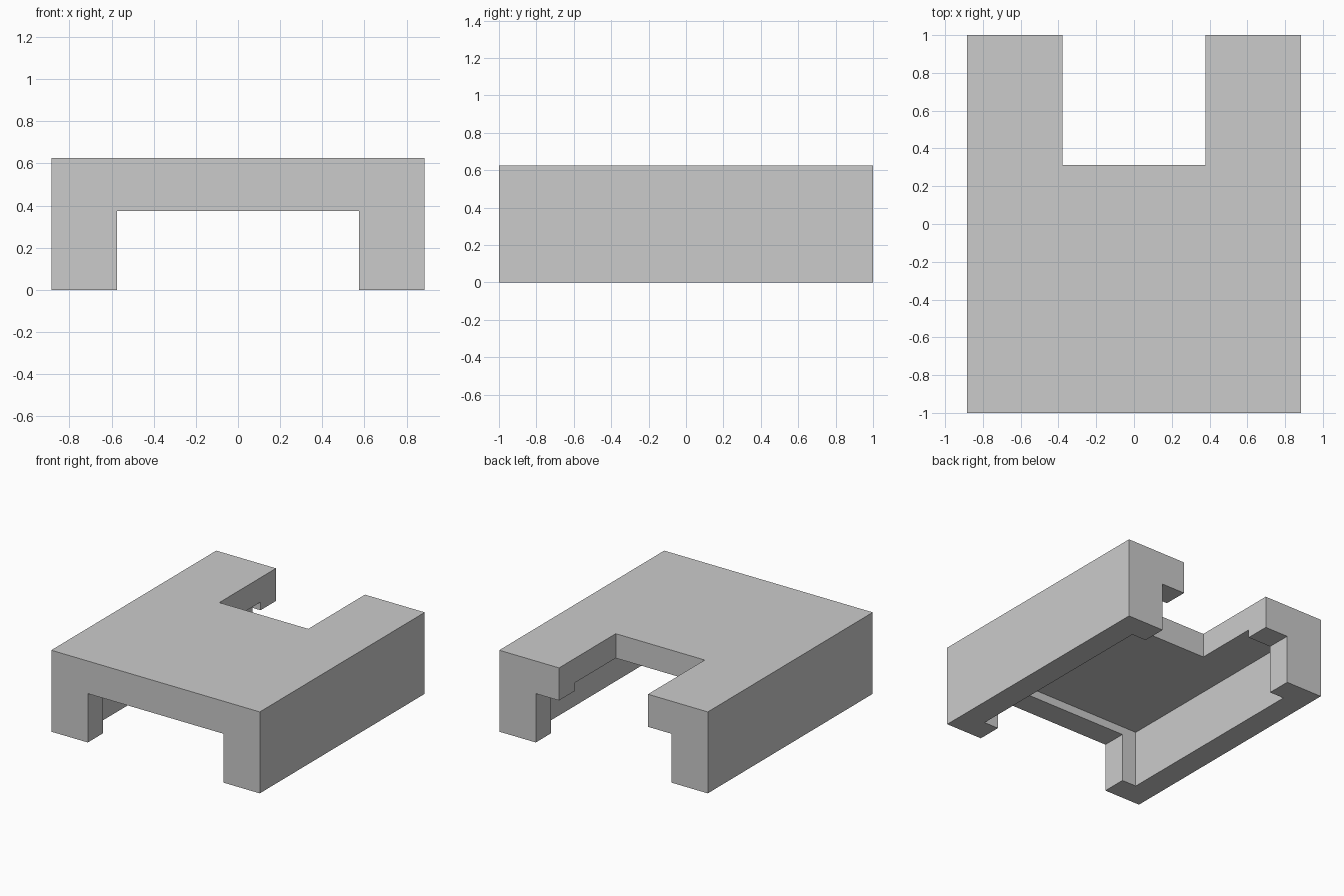
import bpy
from mathutils import Vector

default = bpy.data.objects.get("Cube")
if default:
    bpy.data.objects.remove(default, do_unlink=True)

HALF_X, HALF_Y, TOP = 0.885, 1.0, 0.625
WALL = 0.1875       # thickness of side walls, end lips and deck
OPEN_X = 0.575      # half width of the tunnel through the end lips
NOTCH_X = 0.3775    # half width of the notch in the rear of the deck
OVER = 0.2          # how far cutters reach past the body

grey = bpy.data.materials.new("light grey")
grey.use_nodes = True
colour = (0.6, 0.6, 0.6, 1.0)
grey.diffuse_color = colour
grey.node_tree.nodes["Principled BSDF"].inputs["Base Color"].default_value = colour


def box(name, low, high):
    low, high = Vector(low), Vector(high)
    bpy.ops.mesh.primitive_cube_add(size=1, location=(low + high) / 2)
    obj = bpy.context.object
    obj.name = name
    obj.scale = high - low
    bpy.ops.object.transform_apply(location=True, rotation=False, scale=True)
    obj.data.materials.append(grey)
    return obj


def cut(body, name, low, high):
    cutter = box(name, low, high)
    cutter.hide_render = True
    mod = body.modifiers.new(name, "BOOLEAN")
    mod.operation = "DIFFERENCE"
    mod.solver = "EXACT"
    mod.object = cutter
    bpy.context.view_layer.objects.active = body
    bpy.ops.object.modifier_apply(modifier=mod.name)
    bpy.data.objects.remove(cutter, do_unlink=True)


# Solid block
body = box("bracket_body", (-HALF_X, -HALF_Y, 0), (HALF_X, HALF_Y, TOP))

# Tunnel running front to back between the legs
cut(body, "tunnel", (-OPEN_X, -HALF_Y - OVER, -OVER), (OPEN_X, HALF_Y + OVER, 0.375))

# Wider and deeper pocket, leaving a lip at each end
pocket_x, pocket_y = HALF_X - WALL, HALF_Y - WALL
cut(body, "pocket", (-pocket_x, -pocket_y, -OVER), (pocket_x, pocket_y, TOP - WALL))

# Rear notch through the deck
cut(body, "rear_notch", (-NOTCH_X, 0.3125, -OVER), (NOTCH_X, HALF_Y + OVER, TOP + OVER))
